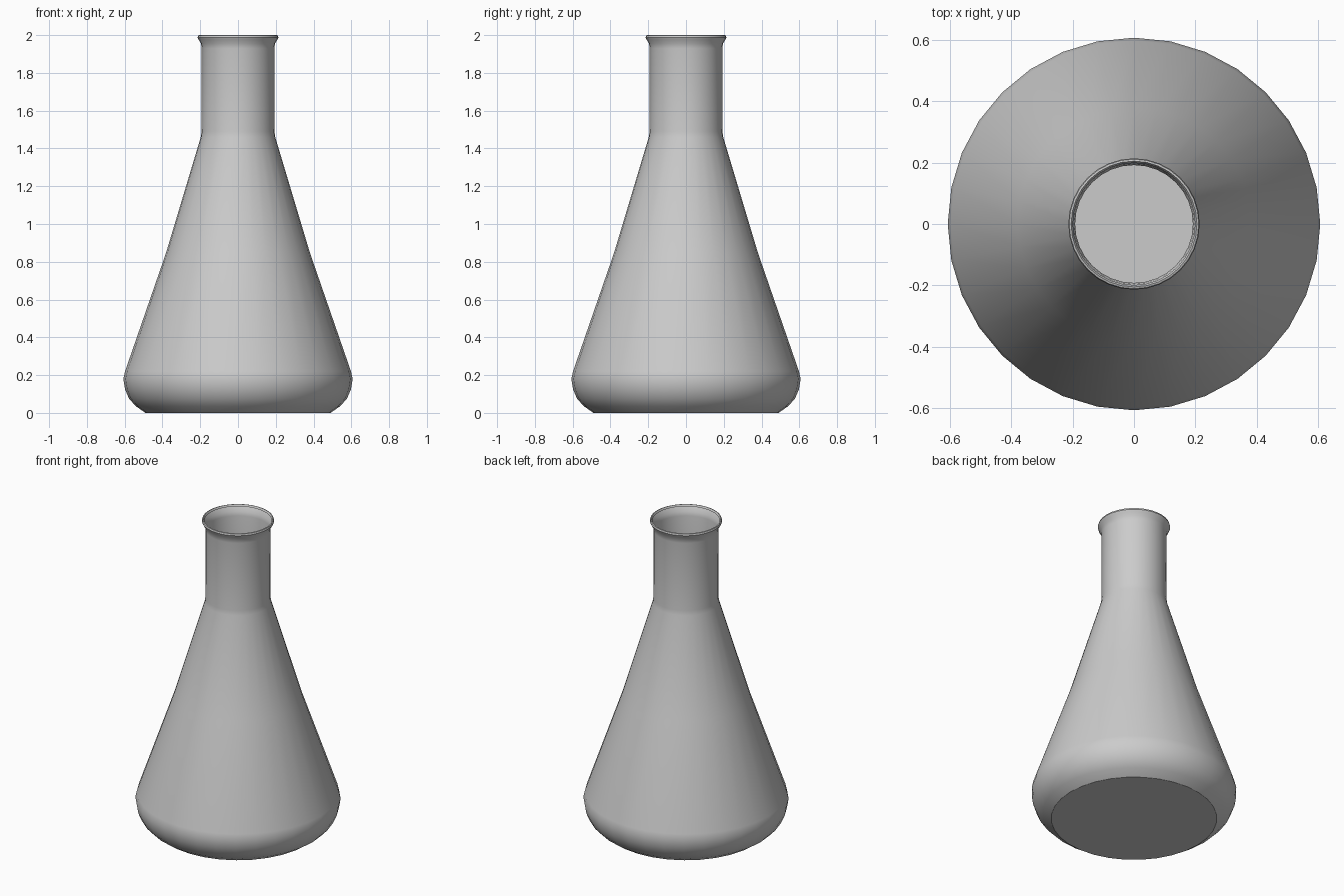
import bpy, bmesh
from math import radians, pi

if "Cube" in bpy.data.objects:
    bpy.data.objects.remove(bpy.data.objects["Cube"])

# Half profile (radius, height): base, rounded heel, cone, neck, flared lip
profile = [(0, 0), (0.49, 0), (0.54, 0.035), (0.577, 0.075), (0.598, 0.125),
           (0.607, 0.18), (0.598, 0.22), (0.38, 0.85), (0.197, 1.46),
           (0.193, 1.49), (0.192, 1.93), (0.196, 1.955), (0.208, 1.975),
           (0.214, 1.988), (0.211, 1.998), (0.205, 2.0), (0.199, 1.988)]

# Flask body, lathed around z
bm = bmesh.new()
verts = [bm.verts.new((0, -r, z)) for r, z in profile]
edges = [bm.edges.new(pair) for pair in zip(verts, verts[1:])]
bmesh.ops.spin(bm, geom=verts + edges, axis=(0, 0, 1), cent=(0, 0, 0),
               angle=2 * pi, steps=32)
bmesh.ops.remove_doubles(bm, verts=bm.verts[:], dist=0.0005)
bmesh.ops.recalc_face_normals(bm, faces=bm.faces[:])

# Outward normals: the base must face down
base = min(bm.faces, key=lambda f: f.calc_center_median().z)
if base.normal.z > 0:
    bmesh.ops.reverse_faces(bm, faces=bm.faces[:])

mesh = bpy.data.meshes.new("conical_flask")
bm.to_mesh(mesh)
bm.free()
flask = bpy.data.objects.new("conical_flask", mesh)
bpy.context.collection.objects.link(flask)

# Smooth glass with a crisp base edge
bpy.context.view_layer.objects.active = flask
flask.select_set(True)
bpy.ops.object.shade_smooth_by_angle(angle=radians(30))
